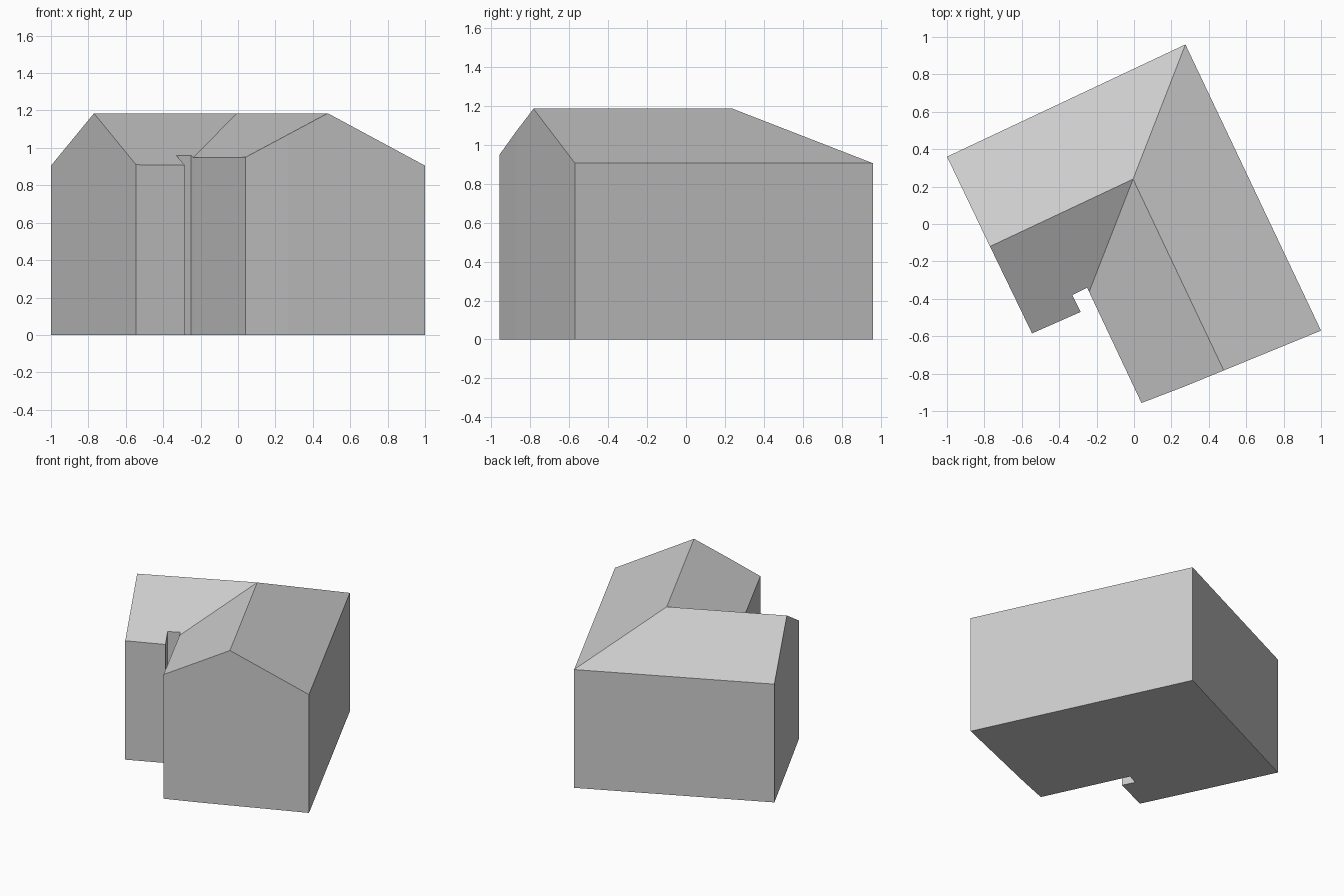
import bpy

if "Cube" in bpy.data.objects:
    bpy.data.objects.remove(bpy.data.objects["Cube"], do_unlink=True)

# One plain grey for the whole building
grey = bpy.data.materials.new("plain_grey")
grey.use_nodes = True
colour = (0.6, 0.6, 0.6, 1)
grey.diffuse_color = colour
bsdf = next(n for n in grey.node_tree.nodes if n.type == "BSDF_PRINCIPLED")
bsdf.inputs["Base Color"].default_value = colour

# Corners of the eaves and gables, counter-clockwise from above
eaves = {
    "north_west": (-1.0, 0.36, 0.905),
    "west_gable": (-0.77, -0.12, 1.185),
    "wing_corner": (-0.545, -0.585, 0.91),
    "notch_front": (-0.285, -0.47, 0.907),
    "notch_back": (-0.33, -0.38, 0.96),
    "notch_inner": (-0.25, -0.34, 0.96),
    "valley_foot": (-0.24, -0.363, 0.948),
    "south": (0.04, -0.957, 0.95),
    "gable_bend": (0.265, -0.871, 1.07),
    "south_gable": (0.48, -0.783, 1.185),
    "east": (1.0, -0.57, 0.905),
    "north": (0.275, 0.96, 0.905),
}
points = dict(eaves, ridge_corner=(-0.005, 0.24, 1.185))


def make_part(name, verts, faces):
    mesh = bpy.data.meshes.new(name)
    mesh.from_pydata(verts, [], faces)
    mesh.materials.append(grey)
    mesh.update()
    part = bpy.data.objects.new(name, mesh)
    bpy.context.collection.objects.link(part)
    return part


# Walls rise from the footprint to the eaves, closed by a floor
top = list(eaves.values())
count = len(top)
base = [(x, y, 0) for x, y, z in top]
wall_faces = []
for i in range(count):
    j = (i + 1) % count
    wall_faces.append((i, j, j + count, i + count))
wall_faces.append(tuple(reversed(range(count))))
make_part("walls_and_floor", base + top, wall_faces)

# Four roof slopes meet along the L-shaped ridge
slopes = [
    "north_west west_gable ridge_corner north",
    "west_gable wing_corner notch_front notch_back notch_inner valley_foot ridge_corner",
    "ridge_corner valley_foot south gable_bend south_gable",
    "ridge_corner south_gable east north",
]
order = list(points)
make_part("roof", list(points.values()),
          [[order.index(n) for n in slope.split()] for slope in slopes])
